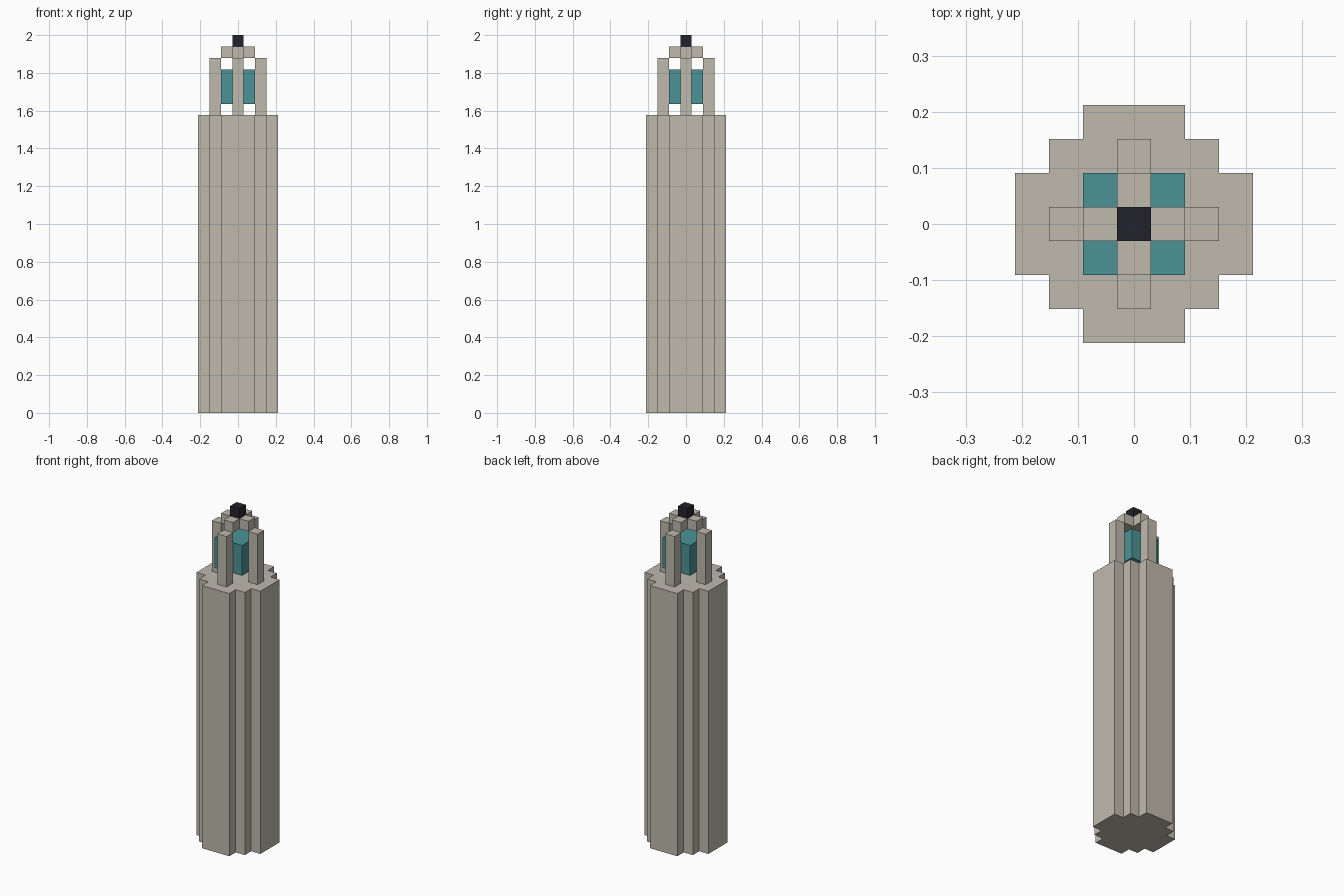
import bpy
import bmesh
from mathutils import Matrix, Vector

cube = bpy.data.objects.get("Cube")
if cube:
    bpy.data.objects.remove(cube, do_unlink=True)

U = 2 / 33  # one building block


def material(name, rgb):
    mat = bpy.data.materials.new(name)
    mat.use_nodes = True
    mat.diffuse_color = (*rgb, 1)
    mat.node_tree.nodes["Principled BSDF"].inputs["Base Color"].default_value = (*rgb, 1)
    return mat


stone = material("warm grey stone", (0.52, 0.49, 0.42))
glass = material("teal glass", (0.07, 0.29, 0.305))
dark = material("dark navy", (0.016, 0.016, 0.026))


def prism(name, corner, z0, z1, mat, centre=(0, 0)):
    """Extrude an outline made of one corner profile repeated on four sides."""
    bm = bmesh.new()
    verts = []
    for quarter in range(4):
        turn = Matrix.Rotation(quarter * 1.5707963, 3, "Z")
        for x, y in corner:
            p = turn @ Vector((x, y, 0)) + Vector((*centre, z0))
            verts.append(bm.verts.new(p * U))
    base = bm.faces.new(verts)
    top = bmesh.ops.extrude_face_region(bm, geom=[base])["geom"]
    bmesh.ops.translate(bm, vec=(0, 0, (z1 - z0) * U),
                        verts=[v for v in top if isinstance(v, bmesh.types.BMVert)])
    bmesh.ops.recalc_face_normals(bm, faces=bm.faces)
    mesh = bpy.data.meshes.new(name)
    bm.to_mesh(mesh)
    bm.free()
    mesh.materials.append(mat)
    obj = bpy.data.objects.new(name, mesh)
    bpy.context.collection.objects.link(obj)


# Tower shaft with stepped corners
prism("shaft", [(3.5, 1.5), (2.5, 1.5), (2.5, 2.5), (1.5, 2.5), (1.5, 3.5)], 0, 26, stone)

# Four posts around the lantern
for side, centre in {"left": (2, 0), "right": (-2, 0), "front": (0, -2), "back": (0, 2)}.items():
    prism(side + "_post", [(0.5, 0.5)], 26, 31, stone, centre)

# Glass lantern, cross-shaped cap and finial
prism("lantern", [(1.5, 1.5)], 27, 30, glass)
prism("cap", [(1.5, 0.5), (0.5, 0.5), (0.5, 1.5)], 31, 32, stone)
prism("finial", [(0.5, 0.5)], 32, 33, dark)
